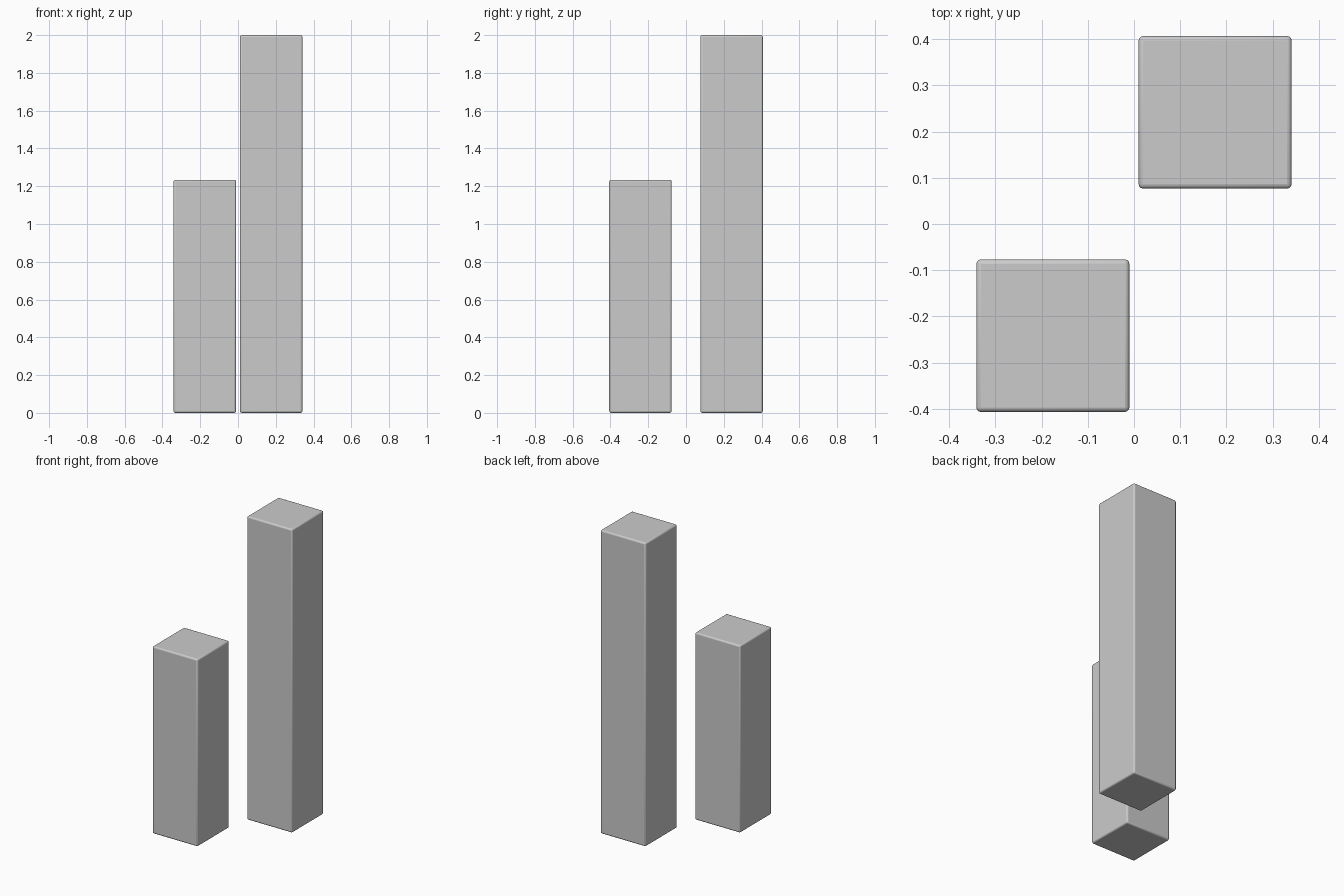
import bpy

if "Cube" in bpy.data.objects:
    bpy.data.objects.remove(bpy.data.objects["Cube"])


def pillar(name, x, y, height, width=0.331, depth=0.33):
    """Square pillar standing on z = 0 with small rounded edges."""
    bpy.ops.mesh.primitive_cube_add(size=1, location=(x, y, height / 2))
    ob = bpy.context.object
    ob.name = name
    ob.scale = (width, depth, height)
    bpy.ops.object.transform_apply(location=False, rotation=False, scale=True)
    bevel = ob.modifiers.new("rounded_edges", 'BEVEL')
    bevel.width = 0.01
    bevel.segments = 3
    bpy.ops.object.shade_smooth_by_angle()
    return ob


# Short pillar at the front left, tall pillar at the back right
pillar("short_pillar", -0.1755, -0.2415, 1.234)
pillar("tall_pillar", 0.1755, 0.2415, 2.0)
